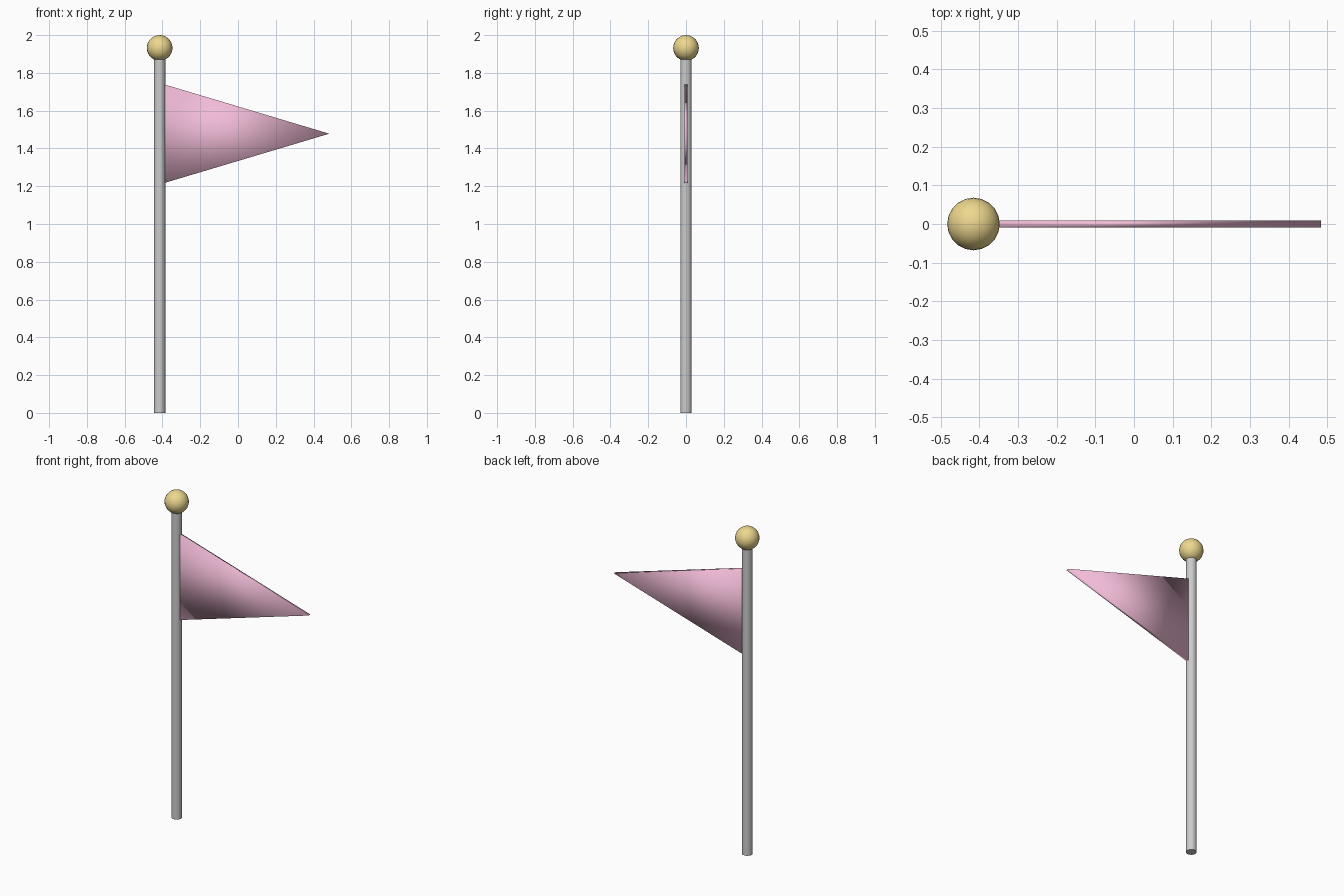
import bpy, bmesh

if "Cube" in bpy.data.objects:
    bpy.data.objects.remove(bpy.data.objects["Cube"])

POLE_X, POLE_R = -0.415, 0.03
BALL_R = 0.068


def paint(obj, name, color):
    mat = bpy.data.materials.new(name)
    mat.diffuse_color = color
    mat.use_nodes = True
    mat.node_tree.nodes["Principled BSDF"].inputs["Base Color"].default_value = mat.diffuse_color
    obj.data.materials.append(mat)


# Pole: upright cylinder, flat ends
bpy.ops.mesh.primitive_cylinder_add(vertices=20, radius=POLE_R, depth=1.88,
                                    location=(POLE_X, 0, 0.94))
pole = bpy.context.object
pole.name = "pole"
bpy.ops.object.shade_smooth_by_angle()

# Ball finial on top
bpy.ops.mesh.primitive_uv_sphere_add(segments=20, ring_count=14, radius=BALL_R,
                                     location=(POLE_X, 0, 2 - BALL_R))
ball = bpy.context.object
ball.name = "ball_finial"
bpy.ops.object.shade_smooth()
paint(ball, "gold", (0.85, 0.68, 0.27, 1))

# Pennant: thin triangle extruded in y, softly shaded
half = 0.009
profile = [(-0.387, 1.218), (0.483, 1.478), (-0.387, 1.738)]
bm = bmesh.new()
face = bm.faces.new([bm.verts.new((x, -half, z)) for x, z in profile])
ext = bmesh.ops.extrude_face_region(bm, geom=[face])
bmesh.ops.translate(bm, vec=(0, 2 * half, 0),
                    verts=[v for v in ext["geom"] if isinstance(v, bmesh.types.BMVert)])
bmesh.ops.recalc_face_normals(bm, faces=bm.faces)
for f in bm.faces:
    f.smooth = True
mesh = bpy.data.meshes.new("pennant")
bm.to_mesh(mesh)
bm.free()
pennant = bpy.data.objects.new("pennant", mesh)
bpy.context.collection.objects.link(pennant)
paint(pennant, "pink", (0.88, 0.5, 0.68, 1))
